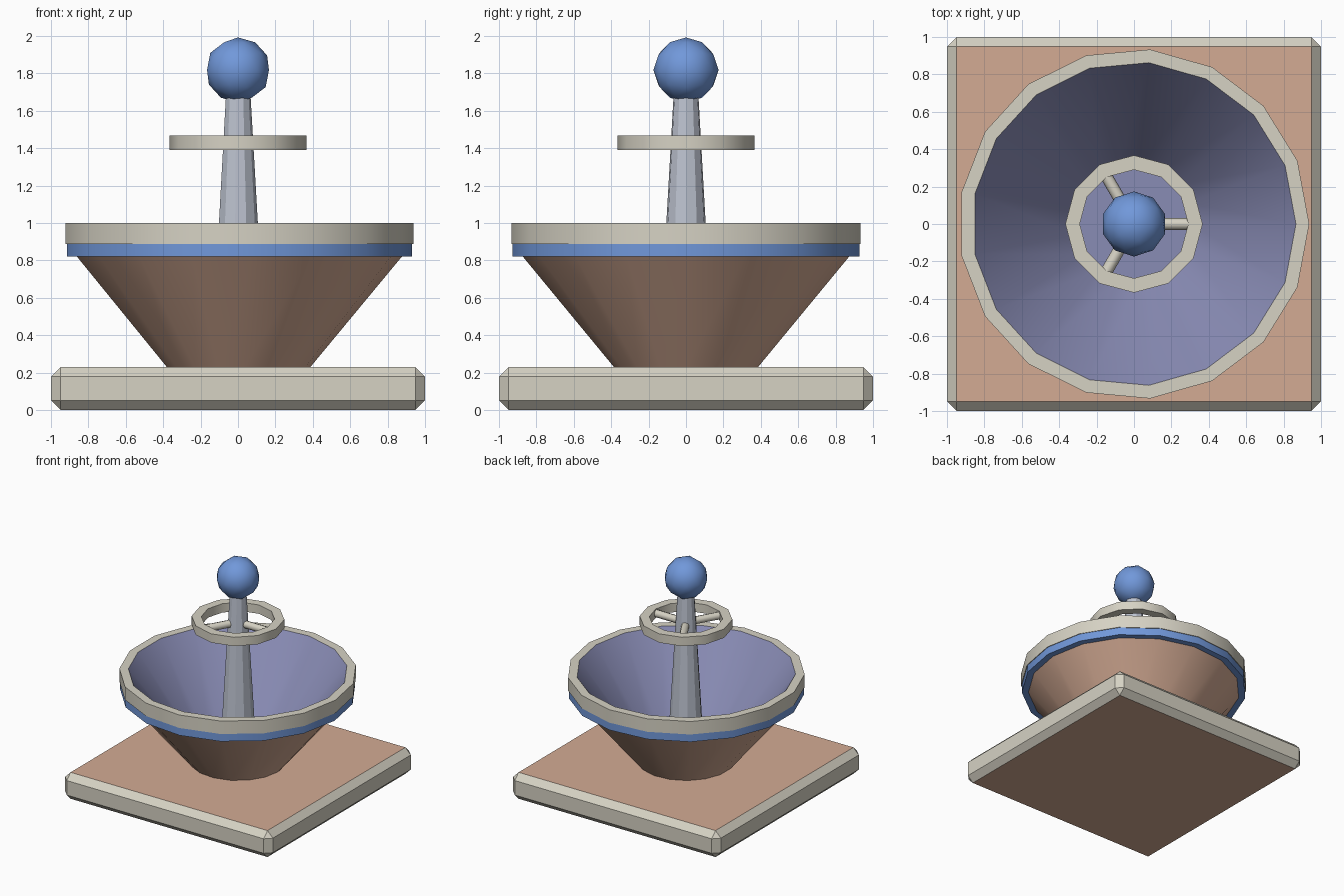
import bpy, bmesh, math
from mathutils import Matrix, Vector

if "Cube" in bpy.data.objects:
    bpy.data.objects.remove(bpy.data.objects["Cube"])


def mat(name, r, g, b):
    lin = [((c / 255 + 0.055) / 1.055) ** 2.4 for c in (r, g, b)]
    m = bpy.data.materials.new(name)
    m.diffuse_color = (*lin, 1)
    m.use_nodes = True
    m.node_tree.nodes["Principled BSDF"].inputs["Base Color"].default_value = m.diffuse_color
    return m


CREAM = mat("cream", 214, 210, 196)
SALMON = mat("salmon", 212, 171, 148)
BLUE = mat("blue", 113, 152, 218)
SLATE = mat("slate purple", 137, 140, 181)
GREY = mat("pale grey", 190, 196, 209)


def finish(name, bm, mats, angle=32):
    bmesh.ops.recalc_face_normals(bm, faces=bm.faces)
    me = bpy.data.meshes.new(name)
    bm.to_mesh(me)
    bm.free()
    for m in mats:
        me.materials.append(m)
    for p in me.polygons:
        p.use_smooth = True
    me.set_sharp_from_angle(angle=math.radians(angle))
    ob = bpy.data.objects.new(name, me)
    bpy.context.collection.objects.link(ob)
    return ob


def lathe(name, profile, sides, mats, index=None, closed=True):
    """Turn (radius, z) points around z; index gives a material per segment."""
    bm = bmesh.new()
    loops = []
    for r, z in profile:
        if r == 0:
            loops.append([bm.verts.new((0, 0, z))] * sides)
        else:
            loops.append([bm.verts.new((r * math.cos(a), r * math.sin(a), z))
                          for a in (2 * math.pi * i / sides for i in range(sides))])
    n = len(loops)
    for s in range(n if closed else n - 1):
        a, b = loops[s], loops[(s + 1) % n]
        for i in range(sides):
            j = (i + 1) % sides
            f = bm.faces.new(list(dict.fromkeys((a[i], a[j], b[j], b[i]))))
            f.material_index = index[s] if index else 0
    return finish(name, bm, mats)


# square base: chamfered slab, salmon top and bottom
bm = bmesh.new()
bmesh.ops.create_cube(bm, size=1, matrix=Matrix.Translation((0, 0, 0.115))
                      @ Matrix.Diagonal((2, 2, 0.23, 1)))
bmesh.ops.bevel(bm, geom=bm.edges[:], offset=0.052, segments=1, affect='EDGES')
bm.normal_update()
for f in bm.faces:
    f.material_index = 1 if abs(f.normal.z) > 0.95 else 0
finish("base", bm, [CREAM, SALMON], 25)

# bowl: salmon outside, blue band, cream rim, slate inside
lathe("bowl",
      [(0, 0.225), (0.383, 0.225), (0.876, 0.82), (0.931, 0.82), (0.931, 0.887),
       (0.937, 0.887), (0.937, 1.0), (0.866, 1.0), (0.31, 0.26), (0, 0.26)],
      17, [SALMON, BLUE, CREAM, SLATE], [0, 0, 1, 1, 2, 2, 2, 3, 3], closed=False)

# tapered centre post
lathe("post", [(0, 0.255), (0.149, 0.255), (0.066, 1.7), (0, 1.7)],
      11, [GREY], closed=False)

# ring around the post
lathe("ring", [(0.367, 1.39), (0.367, 1.467), (0.29, 1.467), (0.29, 1.39)],
      12, [CREAM])

# three round spokes
for k in range(3):
    bm = bmesh.new()
    bmesh.ops.create_cone(
        bm, cap_ends=True, segments=8, radius1=0.032, radius2=0.032, depth=0.26,
        matrix=Matrix.Rotation(k * math.tau / 3, 4, 'Z')
        @ Matrix.Translation((0.18, 0, 1.429)) @ Matrix.Rotation(math.pi / 2, 4, 'Y'))
    finish(f"spoke_{k + 1}", bm, [CREAM], 50)

# ball on top
bm = bmesh.new()
bmesh.ops.create_icosphere(bm, subdivisions=2, radius=0.174,
                           matrix=Matrix.Translation((0, 0, 1.818)))
finish("ball", bm, [BLUE])
